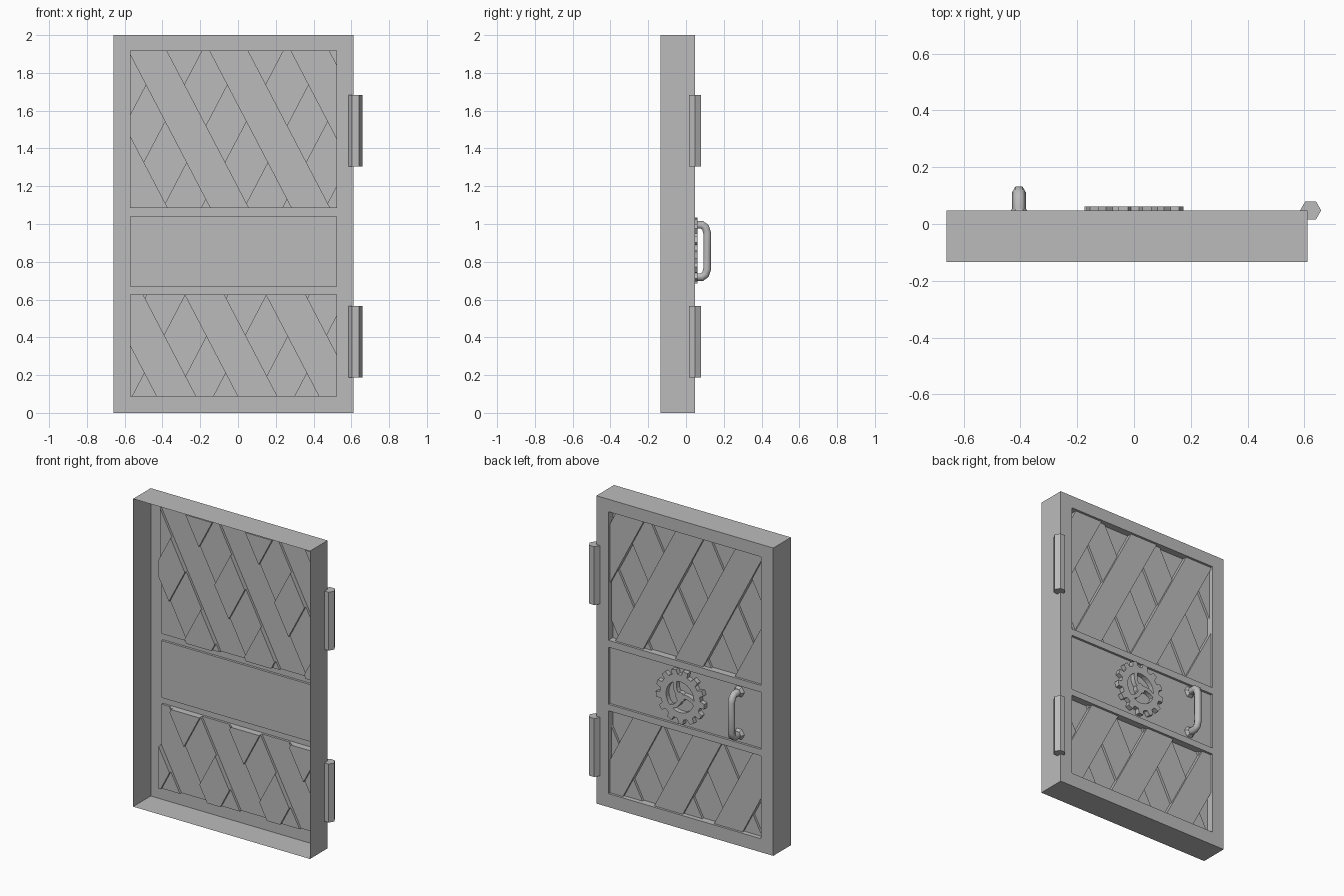
import bpy, bmesh, math
from mathutils import Vector, Matrix

if "Cube" in bpy.data.objects:
    bpy.data.objects.remove(bpy.data.objects["Cube"])

grey = bpy.data.materials.new("plain_grey")
grey.use_nodes = True
GREY = (0.5, 0.5, 0.5, 1)
grey.diffuse_color = GREY
grey.node_tree.nodes["Principled BSDF"].inputs["Base Color"].default_value = GREY

BACK, FRONT = 0.047, -0.134      # depth of the door shell
X0, X1 = -0.66, 0.611
PX0, PX1 = -0.573, 0.525         # panel sides
SLOPE, PERIOD = 0.522, 0.43      # plank lattice
STEP = 0.015


def add_object(name, bm):
    mesh = bpy.data.meshes.new(name)
    bm.to_mesh(mesh)
    bm.free()
    mesh.materials.append(grey)
    obj = bpy.data.objects.new(name, mesh)
    bpy.context.collection.objects.link(obj)
    return obj


def cut(bm, faces, point, normal):
    """Slice only the given faces and return all the pieces."""
    geom = set(faces)
    for f in faces:
        geom.update(f.edges)
        geom.update(f.verts)
    out = bmesh.ops.bisect_plane(bm, geom=list(geom), dist=1e-5,
                                 plane_co=point, plane_no=normal)["geom"]
    return [g for g in out if isinstance(g, bmesh.types.BMFace)]


def sink(bm, faces, depth):
    """Push faces into the door, leaving side walls around them."""
    out = bmesh.ops.extrude_face_region(bm, geom=faces)["geom"]
    new = [g for g in out if isinstance(g, bmesh.types.BMFace)]
    old = [f for f in faces if f.is_valid]
    if old:
        bmesh.ops.delete(bm, geom=old, context='FACES')
    verts = list({v for f in new for v in f.verts})
    bmesh.ops.translate(bm, verts=verts, vec=(0, -depth, 0))
    return new


def outside_band(face, top, start, width, lean):
    c = face.calc_center_median()
    s = c.x - lean * SLOPE * (top - c.z)
    return (s - start) % PERIOD > width


def plank_cuts(bm, faces, top, start, width, lean):
    for n in range(-4, 5):
        for edge in (0, width):
            faces = cut(bm, faces, (start + n * PERIOD + edge, 0, top),
                        (1, 0, lean * SLOPE))
    return faces


def sink_planks(bm, faces, top, start, width, lean):
    faces = plank_cuts(bm, faces, top, start, width, lean)
    return sink(bm, [f for f in faces if outside_band(f, top, start, width, lean)], STEP)


# Door shell, open at the front
bm = bmesh.new()
bmesh.ops.create_cube(bm, size=1, matrix=Matrix.Translation(
    ((X0 + X1) / 2, (BACK + FRONT) / 2, 1)) @ Matrix.Diagonal((X1 - X0, BACK - FRONT, 2, 1)))
bm.normal_update()
bmesh.ops.delete(bm, geom=[f for f in bm.faces if f.normal.y < -0.9], context='FACES')
back = [f for f in bm.faces if f.normal.y > 0.9]
for x in (PX0, PX1):
    back = cut(bm, back, (x, 0, 0), (1, 0, 0))
# each panel: bottom, top, falling plank start and width, rising plank start
panels = [(1.084, 1.919, (-0.58, 0.20), -0.188),
          (0.668, 1.039, None, None),
          (0.0875, 0.626, (-0.28, 0.205), -0.278)]
for low, high, _, _ in panels:
    for z in (low, high):
        back = cut(bm, back, (0, 0, z), (0, 0, 1))

# Recessed panels with crossing planks
for low, high, falling, rising in panels:
    panel = []
    for f in bm.faces:
        c = f.calc_center_median()
        if c.y > BACK - 0.001 and PX0 < c.x < PX1 and low < c.z < high:
            panel.append(f)
    panel = sink(bm, panel, STEP)
    if falling:
        panel = sink_planks(bm, panel, high, *falling, 1)
        sink_planks(bm, panel, high, rising, 0.225, -1)
bmesh.ops.recalc_face_normals(bm, faces=bm.faces)
add_object("door_shell", bm)

# Hinges
for name, low, high in (("upper_hinge", 1.304, 1.683), ("lower_hinge", 0.187, 0.567)):
    bm = bmesh.new()
    bmesh.ops.create_cone(bm, cap_ends=True, segments=6, radius1=0.037, radius2=0.037,
                          depth=high - low, matrix=Matrix.Translation(
                              (0.622, BACK + 0.001, (low + high) / 2))
                          @ Matrix.Rotation(math.pi / 6, 4, 'Z'))
    # keep two corners pointing sideways
    if max(v.co.x for v in bm.verts) < 0.622 + 0.036:
        bmesh.ops.rotate(bm, verts=bm.verts, cent=(0.622, BACK + 0.001, 0),
                         matrix=Matrix.Rotation(math.pi / 6, 3, 'Z'))
    add_object(name, bm)

# Gear emblem
GEAR_Z, TEETH = 0.86, 13
BASE_Y, TOP_Y = BACK - STEP, 0.062


def polar(r, a):
    return Vector((r * math.cos(a), BASE_Y, GEAR_Z + r * math.sin(a)))


def strip(bm, left, right, closed=False):
    a = [bm.verts.new(p) for p in left]
    b = [bm.verts.new(p) for p in right]
    count = len(a)
    return [bm.faces.new((a[i], a[(i + 1) % count], b[(i + 1) % count], b[i]))
            for i in range(count if closed else count - 1)]


bm = bmesh.new()
step = math.tau / TEETH
rim, bore = [], []
for t in range(TEETH):
    for radius, offset in ((0.145, 0), (0.145, 0.4), (0.175, 0.5), (0.175, 0.9)):
        angle = (t + offset) * step
        rim.append(polar(radius, angle))
        bore.append(polar(0.1, angle))
sheets = [strip(bm, rim, bore, closed=True)]
for k in range(3):
    sides = []
    for half in (-0.014, 0.014):
        path = []
        for i in range(6):
            r = 0.02 + 0.017 * i
            path.append(polar(r, k * math.tau / 3 + 0.5 + r * 7 + half / r))
        sides.append(path)
    sheets.append(strip(bm, *sides))
hub = [bm.verts.new(polar(0.032, i * math.tau / 12)) for i in range(12)]
sheets.append([bm.faces.new(hub)])
for faces in sheets:
    out = bmesh.ops.extrude_face_region(bm, geom=faces, use_keep_orig=True)["geom"]
    bmesh.ops.translate(bm, verts=[g for g in out if isinstance(g, bmesh.types.BMVert)],
                        vec=(0, TOP_Y - BASE_Y, 0))
bmesh.ops.recalc_face_normals(bm, faces=bm.faces)
add_object("gear_emblem", bm)

# Handle: a bent six-sided bar on two feet
HX, HZ = -0.405, 0.857
half_path = [(BASE_Y, 0.138), (0.085, 0.138), (0.103, 0.125), (0.112, 0.095)]
points = [(y, HZ + z) for y, z in half_path] + [(y, HZ - z) for y, z in reversed(half_path)]
curve = bpy.data.curves.new("handle", 'CURVE')
curve.dimensions = '3D'
curve.bevel_depth = 0.024
curve.bevel_resolution = 1
curve.use_fill_caps = True
spline = curve.splines.new('POLY')
spline.points.add(len(points) - 1)
for p, (y, z) in zip(spline.points, points):
    p.co = (HX, y, z, 1)
curve.materials.append(grey)
handle = bpy.data.objects.new("handle", curve)
bpy.context.collection.objects.link(handle)

for name, side in (("upper_handle_foot", 1), ("lower_handle_foot", -1)):
    bm = bmesh.new()
    bmesh.ops.create_cone(bm, cap_ends=True, segments=6, radius1=0.038, radius2=0.026,
                          depth=0.02, matrix=Matrix.Translation(
                              (HX, BASE_Y + 0.01, HZ + side * 0.138))
                          @ Matrix.Rotation(-math.pi / 2, 4, 'X')
                          @ Matrix.Rotation(math.pi / 6, 4, 'Z'))
    add_object(name, bm)
